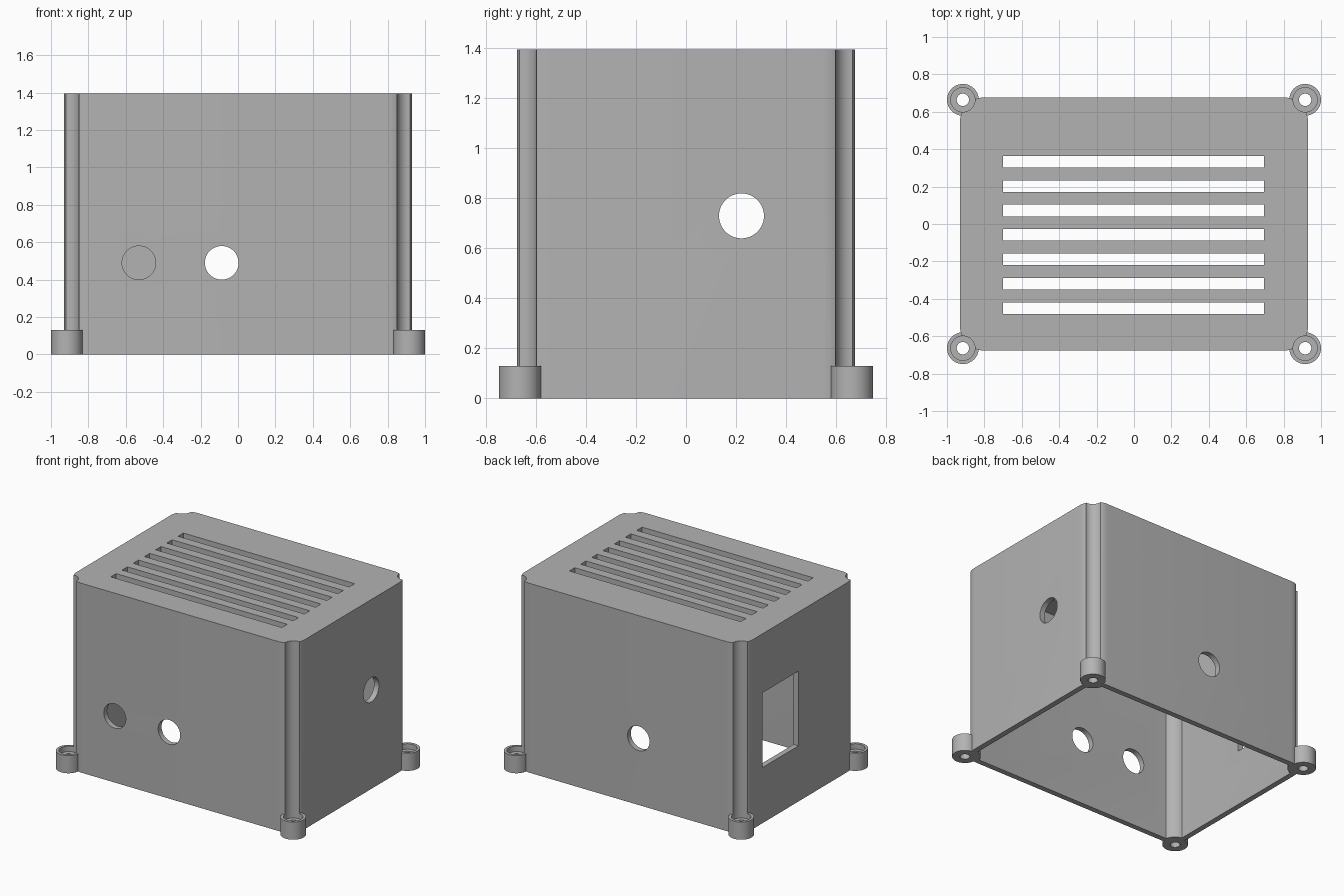
import bpy, bmesh, math
from mathutils import Matrix

cube = bpy.data.objects.get("Cube")
if cube:
    bpy.data.objects.remove(cube, do_unlink=True)

HALF_X, HALF_Y, HEIGHT, WALL = 0.93, 0.677, 1.395, 0.04
POST_X, POST_Y = 0.915, 0.664
CORNERS = [(sx * POST_X, sy * POST_Y) for sx in (-1, 1) for sy in (-1, 1)]

grey = bpy.data.materials.new("plain grey")
grey.use_nodes = True
COLOUR = (0.45, 0.45, 0.45, 1)
grey.diffuse_color = COLOUR
grey.node_tree.nodes["Principled BSDF"].inputs["Base Color"].default_value = COLOUR


def make(name, bm):
    bmesh.ops.recalc_face_normals(bm, faces=bm.faces)
    mesh = bpy.data.meshes.new(name)
    bm.to_mesh(mesh)
    bm.free()
    mesh.materials.append(grey)
    obj = bpy.data.objects.new(name, mesh)
    bpy.context.collection.objects.link(obj)
    return obj


def block(name, x0, x1, y0, y1, z0, z1, radius=0):
    """Box, with rounded vertical edges when a radius is given."""
    bm = bmesh.new()
    bmesh.ops.create_cube(bm, size=1)
    bmesh.ops.scale(bm, vec=(x1 - x0, y1 - y0, z1 - z0), verts=bm.verts)
    bmesh.ops.translate(bm, vec=((x0 + x1) / 2, (y0 + y1) / 2, (z0 + z1) / 2), verts=bm.verts)
    if radius:
        uprights = [e for e in bm.edges
                    if abs(e.verts[0].co.z - e.verts[1].co.z) > 0.5]
        bmesh.ops.bevel(bm, geom=uprights, offset=radius, segments=12,
                        profile=0.5, affect='EDGES')
    return make(name, bm)


def rod(name, centre, radius, length, axis='Z'):
    """Cylinder along an axis."""
    turn = {'X': Matrix.Rotation(math.pi / 2, 4, 'Y'),
            'Y': Matrix.Rotation(math.pi / 2, 4, 'X'),
            'Z': Matrix.Identity(4)}[axis]
    bm = bmesh.new()
    bmesh.ops.create_cone(bm, cap_ends=True, segments=48, radius1=radius,
                          radius2=radius, depth=length,
                          matrix=Matrix.Translation(centre) @ turn)
    return make(name, bm)


def combine(obj, tool, operation='DIFFERENCE'):
    """Apply a boolean and discard the tool object."""
    mod = obj.modifiers.new("combine", 'BOOLEAN')
    mod.operation, mod.solver, mod.object = operation, 'EXACT', tool
    result = bpy.data.meshes.new_from_object(
        obj.evaluated_get(bpy.context.evaluated_depsgraph_get()))
    obj.modifiers.clear()
    obj.data = result
    bpy.data.objects.remove(tool, do_unlink=True)


# Outer shell with rounded corners and four screw bosses at the foot
case = block("enclosure", -HALF_X, HALF_X, -HALF_Y, HALF_Y, 0, HEIGHT, 0.13)
for x, y in CORNERS:
    combine(case, rod("boss", (x, y, 0.065), 0.085, 0.13), 'UNION')

# Open-bottomed cavity, kept clear of the thickened corner posts
ix, iy = HALF_X - WALL, HALF_Y - WALL
cavity = block("cavity", -ix, ix, -iy, iy, -0.1, HEIGHT - WALL, 0.09)
for x, y in CORNERS:
    combine(cavity, rod("post", (x, y, 0.6), 0.105, 2))
combine(case, cavity)

# Screwdriver grooves up the corners, then screw holes through the bosses
for x, y in CORNERS:
    combine(case, rod("groove", (x, y, 1.09), 0.065, 2))
    combine(case, rod("screw_hole", (x, y, 0), 0.033, 0.4))

# Ventilation slots in the top
for i in range(7):
    y = -0.45 + 0.1305 * i
    combine(case, block("slot", -0.7, 0.695, y - 0.031, y + 0.031, HEIGHT - 0.1, HEIGHT + 0.1))

# Round cable ports: two in front, one behind, one on the side
for x, y in ((-0.53, -HALF_Y), (-0.087, -HALF_Y), (-0.087, HALF_Y)):
    combine(case, rod("port", (x, y, 0.49), 0.09, 0.3, 'Y'))
combine(case, rod("side_port", (HALF_X, 0.222, 0.73), 0.09, 0.3, 'X'))

# Rectangular connector window on the opposite side
combine(case, block("window", -HALF_X - 0.1, -HALF_X + 0.1, 0.02, 0.435, 0.41, 0.96))

# Smooth the curved walls, keep the edges crisp
bpy.ops.object.select_all(action='DESELECT')
case.select_set(True)
bpy.context.view_layer.objects.active = case
bpy.ops.object.shade_smooth_by_angle(angle=math.radians(30))
